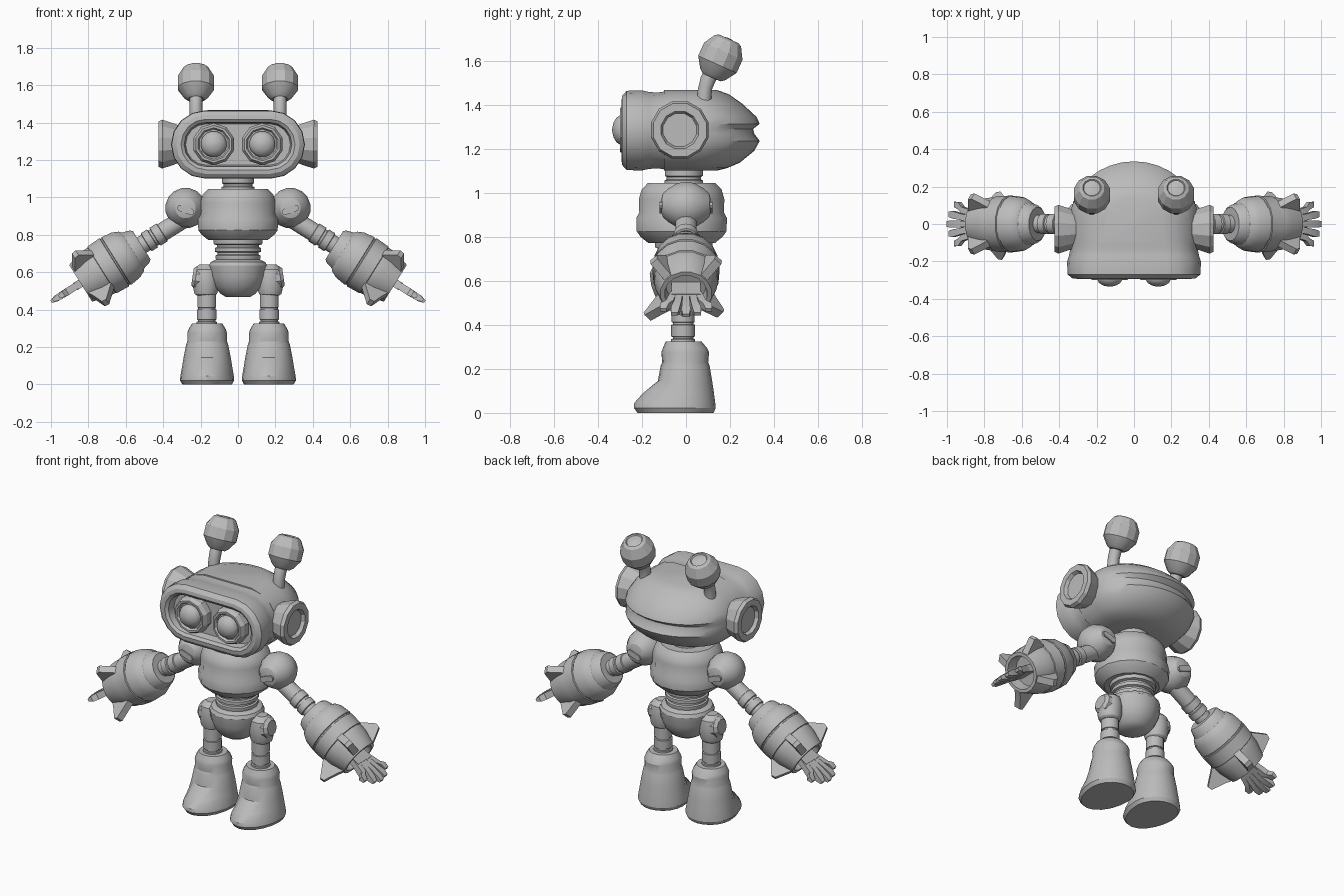
import bpy, bmesh, math
from mathutils import Matrix, Vector

grey = bpy.data.materials.new("robot_grey")
grey.diffuse_color = (0.5, 0.5, 0.5, 1)


def finish(name, bm, matrix=Matrix(), angle=32):
    bm.transform(matrix)
    bmesh.ops.remove_doubles(bm, verts=bm.verts, dist=0.0005)
    bmesh.ops.recalc_face_normals(bm, faces=bm.faces)
    me = bpy.data.meshes.new(name)
    bm.to_mesh(me)
    bm.free()
    me.materials.append(grey)
    ob = bpy.data.objects.new(name, me)
    bpy.context.collection.objects.link(ob)
    bpy.ops.object.select_all(action='DESELECT')
    ob.select_set(True)
    bpy.context.view_layer.objects.active = ob
    bpy.ops.object.shade_smooth_by_angle(angle=math.radians(angle))
    return ob


def loft(name, rings, matrix=Matrix(), angle=32):
    """Skin a list of closed rings and cap both ends."""
    bm = bmesh.new()
    vr = [[bm.verts.new(p) for p in r] for r in rings]
    n = len(vr[0])
    for a, b in zip(vr, vr[1:]):
        for i in range(n):
            j = (i + 1) % n
            bm.faces.new((a[i], a[j], b[j], b[i]))
    bm.faces.new(vr[0])
    bm.faces.new(vr[-1])
    return finish(name, bm, matrix, angle)


def lathe(name, profile, origin, axis=(0, 0, 1), sides=16, angle=32):
    """profile: (distance along axis, radius)"""
    rings = []
    for t, r in profile:
        rings.append([(r * math.cos(a), r * math.sin(a), t) for a in
                      [2 * math.pi * (i + 0.5) / sides for i in range(sides)]])
    rot = Vector(axis).to_track_quat('Z', 'Y').to_matrix().to_4x4()
    return loft(name, rings, Matrix.Translation(origin) @ rot, angle)


def prism(name, outline, width, matrix):
    """Flat outline in local XZ, thickened along local Y."""
    return loft(name, [[(x, y, z) for x, z in outline] for y in (-width / 2, width / 2)], matrix, 25)


# --- Head: visor ring with recessed face ---
ZC = 1.283


def stadium(y, w, h, n=9):
    pts = []
    for s in (1, -1):
        for i in range(n):
            a = math.pi * (i / (n - 1) - 0.5)
            pts.append((s * (w - h + h * math.cos(a)), y, ZC + s * h * math.sin(a)))
    return pts


visor = [(-0.235, .27, .10), (-0.235, .28, .11), (-0.28, .288, .118), (-0.293, .305, .135),
         (-0.29, .33, .157), (-0.27, .355, .18), (-0.20, .358, .182), (-0.17, .348, .175),
         (-0.13, .34, .172), (-0.09, .34, .178), (-0.02, .335, .175)]
loft("head_visor", [stadium(*s) for s in visor])

# --- Head: rounded back shell with a groove around the rear ---
shell = [(1.10, .158, .14), (1.113, .225, .19), (1.137, .275, .245), (1.19, .32, .31), (1.235, .338, .335),
         (1.268, .341, .31), (1.29, .341, .305), (1.313, .34, .335), (1.345, .332, .32),
         (1.405, .293, .255), (1.447, .23, .195), (1.467, .16, .14)]
rings = []
for z, w, back in shell:
    arc = [math.pi * i / 16 for i in range(17)]
    rings.append([(w * math.cos(a), 0.03 + (back - 0.03) * math.sin(a), z) for a in arc]
                 + [(-w, -0.1, z), (w, -0.1, z)])
loft("head_shell", rings)

# --- Body core ---
lathe("neck", [(1.03, .09), (1.055, .09), (1.06, .08), (1.072, .08), (1.077, .088), (1.12, .088)],
      (0, -.01, 0))
lathe("torso", [(.772, .12), (.772, .155), (.80, .19), (.825, .208), (.885, .21), (.91, .196), (.97, .198),
                (1.015, .185), (1.045, .155), (1.045, .09)], (0, -.02, 0)).scale = (1.04, 1.0, 1)
lathe("waist", [(.64, .11), (.675, .122), (.69, .122), (.695, .112), (.705, .112), (.71, .125), (.73, .125),
                (.735, .115), (.745, .115), (.75, .132), (.79, .135)], (0, -.01, 0))
lathe("pelvis", [(.467, .065), (.485, .095), (.525, .13), (.575, .15), (.635, .158), (.655, .148), (.668, .12)],
      (0, -.01, 0))


def boot_ring(z, cx, w, front, back, power):
    cy = -0.013
    pts = []
    for i in range(20):
        a = 2 * math.pi * i / 20
        s, c = math.sin(a), math.cos(a)
        y = cy + (back - cy) * s if s > 0 else cy - (cy - front) * abs(s) ** power
        pts.append((cx + w * c, y, z))
    return pts


for sx, side in ((1, "left"), (-1, "right")):
    # Eyes: polygonal socket ring with a domed lens
    eye = (sx * .13, -.23, 1.285)
    lathe("eye_ring_" + side, [(0, .113), (.045, .113), (.07, .10), (.07, .088), (.055, .08), (.055, .01)],
          eye, (0, -1, 0), 10, 25)
    lathe("eye_lens_" + side, [(.04, .07), (.065, .07), (.085, .058), (.099, .035), (.105, .008)],
          eye, (0, -1, 0), 16, 40)

    # Ears: flared cup
    lathe("ear_" + side, [(.31, .10), (.345, .115), (.405, .135), (.425, .125), (.425, .088), (.405, .078),
                          (.405, .01)], (0, -.028, 1.285), (sx, 0, 0), 12, 25)

    # Antennae: curved stalk and faceted knob
    tilt = Vector((0, math.sin(.42), math.cos(.42)))
    path = [(.082, 1.42), (.086, 1.47), (.10, 1.515), (.13, 1.57)]
    stalk = [[(sx * .225 + .034 * math.cos(k * math.pi / 5),
               y + .034 * math.sin(k * math.pi / 5), z - .4 * .034 * math.sin(k * math.pi / 5) * (z > 1.5))
              for k in range(10)] for y, z in path]
    loft("antenna_stalk_" + side, stalk, angle=40)
    lathe("antenna_knob_" + side, [(-.10, .045), (-.085, .065), (-.035, .099), (.03, .099), (.082, .068),
                                   (.092, .05), (.085, .045), (.095, .01)],
          (sx * .225, .157, 1.615), tilt, 12, 25)

    # Legs: hip joint, hip cap, ringed leg
    lathe("hip_" + side, [(.475, .05), (.485, .062), (.505, .068), (.57, .074), (.615, .066), (.642, .035)],
          (sx * .172, -.01, 0), sides=12)
    lathe("hip_cap_" + side, [(0, .07), (.055, .062), (.072, .045), (.072, .01)],
          (sx * .172, -.01, .565), (sx, 0, .15), 10, 25)
    lathe("leg_" + side, [(.29, .055), (.335, .055), (.337, .047), (.345, .047), (.347, .054), (.40, .054),
                          (.402, .047), (.41, .047), (.412, .052), (.49, .052)],
          (sx * .167, -.013, 0), sides=14)

    # Boots: flared shaft with a ridged toe
    cx = sx * .165
    loft("boot_" + side, [boot_ring(*r) for r in (
        (0, cx, .132, -.22, .125, 1), (.022, cx, .145, -.236, .135, 1), (.045, cx, .143, -.235, .133, 1.15),
        (.09, cx, .135, -.195, .127, 1.4), (.145, cx, .126, -.128, .119, 1.0), (.215, cx, .112, -.115, .107, 1),
        (.23, cx, .106, -.108, .101, 1), (.275, cx, .106, -.112, .105, 1), (.295, cx, .10, -.105, .095, 1),
        (.325, cx, .082, -.092, .07, 1))], angle=28)

    # Shoulders: ball with flat discs and slot plates front and back
    shoulder = Vector((sx * .28, 0, .943))
    lathe("shoulder_" + side, [(-.112, .03), (-.105, .055), (-.08, .078), (-.04, .102), (0, .109), (.04, .102),
                               (.08, .078), (.105, .055), (.112, .03)], shoulder, (0, 1, 0), 16, 25)
    for sy in (-1, 1):
        slot = [(.045 * (1 if c > 0 else -1) * .65 + .018 * c, .018 * s) for c, s in
                [(math.cos(a), math.sin(a)) for a in [math.pi * (k + .5) / 4 for k in range(8)]]]
        prism("shoulder_slot_" + side, slot, .02, Matrix.Translation(shoulder + Vector((0, sy * .11, -.01)))
              @ Matrix.Rotation(-sx * .35, 4, 'Y'))

    # Arm frame: local X runs down the arm, local Z is its upper side
    arm = Matrix.Diagonal((sx, 1, 1, 1)) @ Matrix.Translation((.515, 0, .745)) \
        @ Matrix.Rotation(math.radians(32), 4, 'Y')
    start, direction = arm.translation, arm.to_3x3() @ Vector((1, 0, 0))
    lathe("upper_arm_" + side, [(-.25, .05), (-.13, .05), (-.127, .056), (-.085, .056), (-.082, .048),
                                (-.07, .048), (-.067, .056), (-.03, .056), (-.027, .048), (.02, .048)],
          start, direction, 14)
    lathe("forearm_" + side, [(0, .05), (0, .09), (.012, .102), (.055, .115), (.065, .128), (.10, .145),
                              (.16, .153), (.163, .148), (.17, .148), (.173, .154), (.25, .150), (.253, .145),
                              (.26, .145), (.30, .142), (.385, .118), (.385, .098), (.32, .09), (.32, .01)],
          start, direction, 16, 28)

    # Prongs around the cuff
    for ang, tip in ((45, .21), (-45, .21), (132, .24), (-132, .215)):
        prism("cuff_prong_" + side,
              [(.22, .12), (.25, .155), (.315, tip), (.34, tip - .005), (.365, .15), (.385, .10)], .042,
              arm @ Matrix.Rotation(math.radians(ang), 4, 'X'))

    # Hand: palm and five splayed fingers
    prism("palm_" + side, [(.30, -.022), (.42, -.022), (.42, .022), (.30, .022)], .13, arm)
    for k in range(-2, 3):
        end = .57 - .012 * k * k
        secs = [(.38, .026 * k, .014, .018), (.47, .037 * k, .017, .02), (end - .03, .049 * k, .02, .017),
                (end, .052 * k, .015, .008)]
        loft("finger_" + side, [[(t, y - hw, -hh), (t, y + hw, -hh), (t, y + hw, hh), (t, y - hw, hh)]
                                for t, y, hw, hh in secs], arm, 25)
